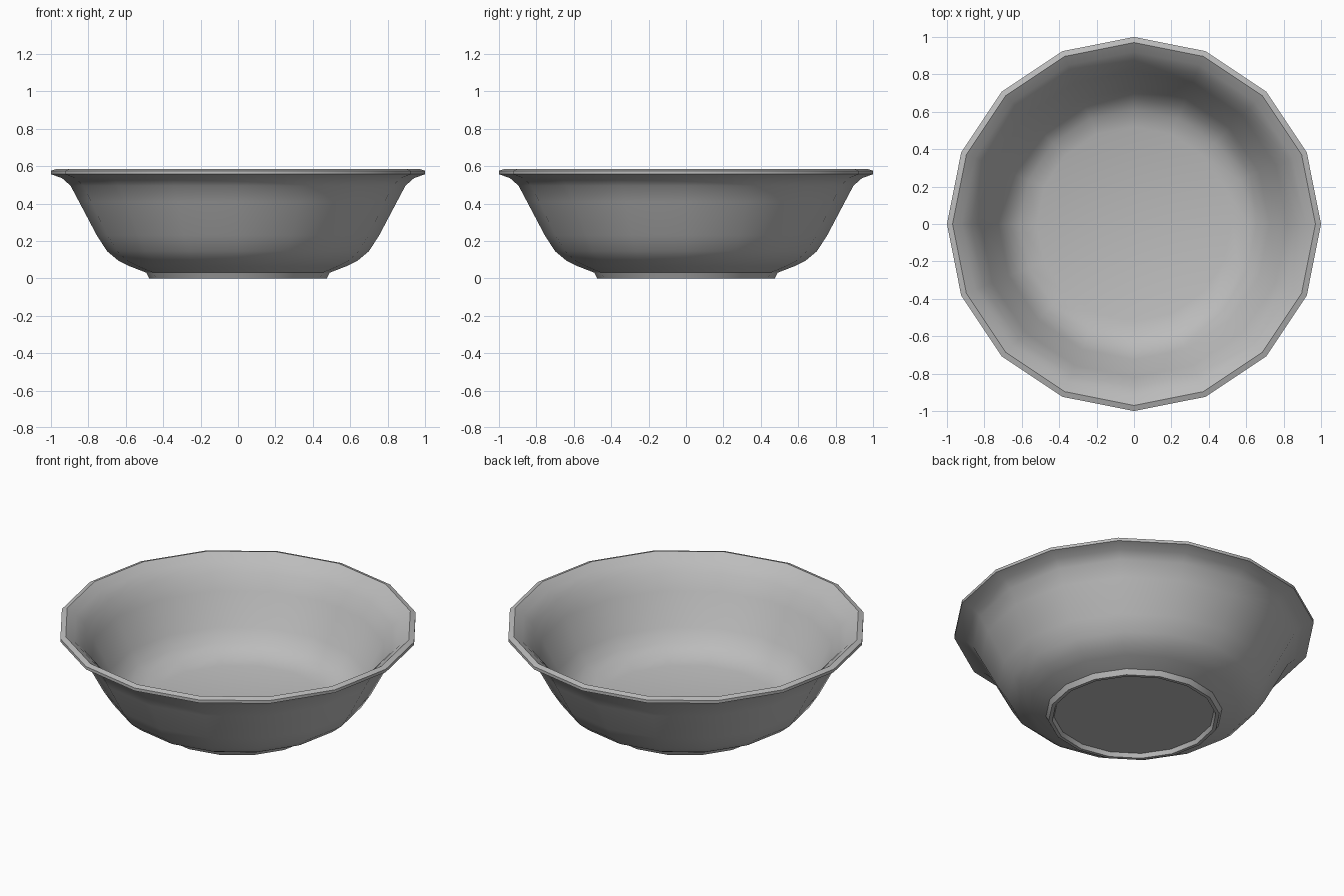
import bpy
import bmesh
import math

cube = bpy.data.objects.get("Cube")
if cube:
    bpy.data.objects.remove(cube, do_unlink=True)

SIDES = 16

# One plain grey glaze
grey = bpy.data.materials.new("grey_ceramic")
grey.use_nodes = True
colour = (0.5, 0.5, 0.5, 1)
grey.diffuse_color = colour
grey.node_tree.nodes["Principled BSDF"].inputs["Base Color"].default_value = colour

# Radius and height, from the recessed underside, up the outside, over the rim, down to the floor
underside = [(0, 0.025), (0.445, 0.025), (0.455, 0)]
outside = [(0.475, 0), (0.49, 0.03), (0.58, 0.065), (0.64, 0.095), (0.70, 0.145),
           (0.755, 0.23), (0.85, 0.41), (0.895, 0.495), (0.94, 0.535)]
rim = [(1.0, 0.557), (1.0, 0.575), (0.97, 0.585)]
inside = [(0.92, 0.55), (0.87, 0.50), (0.82, 0.41), (0.725, 0.23),
          (0.675, 0.16), (0.61, 0.115), (0.52, 0.09), (0, 0.08)]


def lathe(name, profile, material):
    """Spin a profile around z, with a single vertex where it meets the axis."""
    bm = bmesh.new()
    rings = []
    for r, z in profile:
        count = SIDES if r else 1
        turns = [math.tau * i / SIDES for i in range(count)]
        rings.append([bm.verts.new((r * math.cos(a), r * math.sin(a), z)) for a in turns])
    for low, high in zip(rings, rings[1:]):
        for i in range(SIDES):
            j = (i + 1) % SIDES
            corners = [low[i % len(low)], low[j % len(low)],
                       high[j % len(high)], high[i % len(high)]]
            bm.faces.new(list(dict.fromkeys(corners)))
    bmesh.ops.recalc_face_normals(bm, faces=bm.faces)
    mesh = bpy.data.meshes.new(name)
    bm.to_mesh(mesh)
    bm.free()
    mesh.materials.append(material)
    obj = bpy.data.objects.new(name, mesh)
    bpy.context.collection.objects.link(obj)
    return obj


bowl = lathe("bowl", underside + outside + rim + inside, grey)

# Smooth walls with crisp rim and foot edges
bpy.ops.object.select_all(action="DESELECT")
bowl.select_set(True)
bpy.context.view_layer.objects.active = bowl
bpy.ops.object.shade_smooth_by_angle(angle=math.radians(40))
